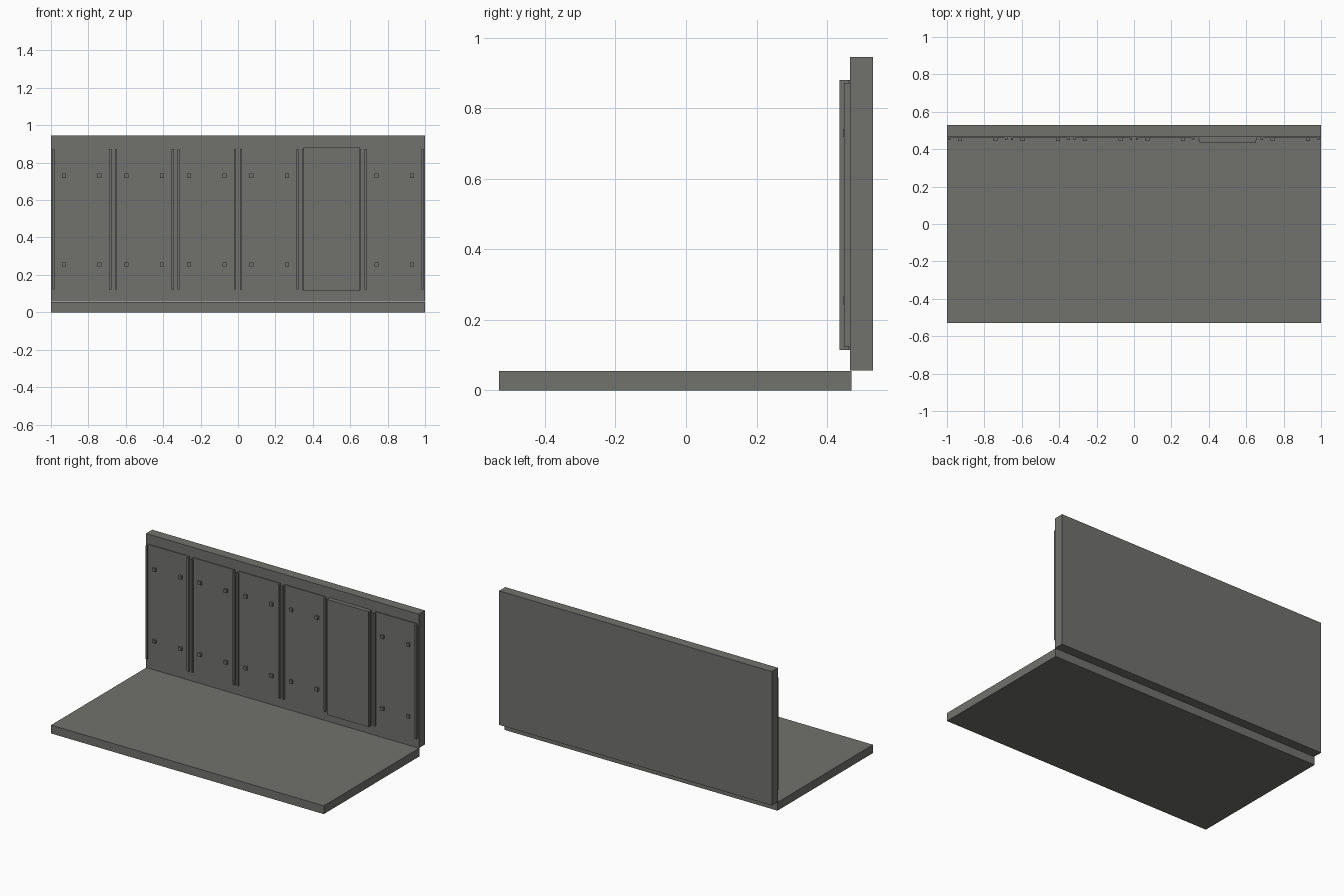
import bpy

if "Cube" in bpy.data.objects:
    bpy.data.objects.remove(bpy.data.objects["Cube"])

grey = bpy.data.materials.new("concrete grey")
grey.diffuse_color = (0.165, 0.166, 0.155, 1)
grey.use_nodes = True
grey.node_tree.nodes["Principled BSDF"].inputs["Base Color"].default_value = grey.diffuse_color


def box(name, x0, x1, y0, y1, z0, z1):
    bpy.ops.mesh.primitive_cube_add(
        size=1, location=((x0 + x1) / 2, (y0 + y1) / 2, (z0 + z1) / 2))
    ob = bpy.context.object
    ob.name = name
    ob.scale = (x1 - x0, y1 - y0, z1 - z0)
    bpy.ops.object.transform_apply(location=False, rotation=False, scale=True)
    ob.data.materials.append(grey)
    return ob


WALL_Y = 0.465

# Floor slab and back wall
box("floor_slab", -1, 1, -0.53, 0.47, 0, 0.055)
box("back_wall", -1, 1, WALL_Y, 0.53, 0.057, 0.945)

# Six wall panels; the fifth is a thick plain one, the rest are bolted plates
for i in range(6):
    c = -0.835 + 0.334 * i
    plain = i == 4
    front = 0.436 if plain else 0.459
    box("wall_panel", c - 0.152, c + 0.152, front, WALL_Y + 0.005, 0.115, 0.88)
    for s in (-1, 1):
        # Edge strips
        x = c + s * 0.1515
        box("edge_strip", x - 0.006, x + 0.006, 0.448, WALL_Y + 0.004, 0.123, 0.872)
        # Square bolts
        if not plain:
            for z in (0.255, 0.73):
                x = c + s * 0.095
                box("square_bolt", x - 0.011, x + 0.011, 0.445, WALL_Y,
                    z - 0.011, z + 0.011)
